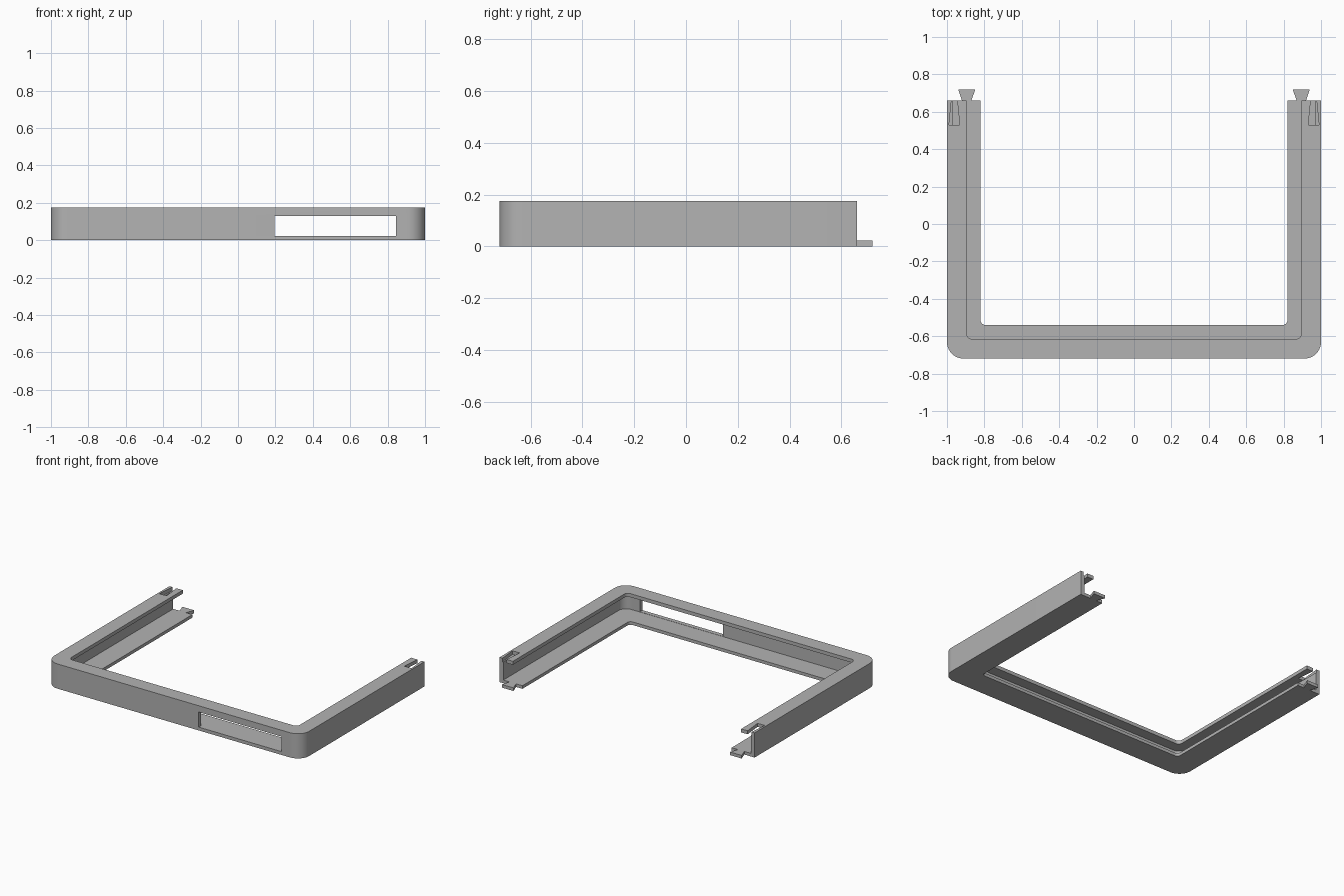
import bpy, bmesh, math

cube = bpy.data.objects.get("Cube")
if cube:
    bpy.data.objects.remove(cube)

# One plain grey for everything
grey = bpy.data.materials.new("plain grey")
grey.use_nodes = True
colour = (0.45, 0.45, 0.45, 1)
grey.diffuse_color = colour
grey.node_tree.nodes["Principled BSDF"].inputs["Base Color"].default_value = colour

FRONT, END, TIP = -0.72, 0.66, 0.72
HEIGHT, FLOOR, LIP = 0.175, 0.022, 0.15


def make_object(name, bm):
    bmesh.ops.recalc_face_normals(bm, faces=bm.faces)
    mesh = bpy.data.meshes.new(name)
    bm.to_mesh(mesh)
    bm.free()
    mesh.materials.append(grey)
    obj = bpy.data.objects.new(name, mesh)
    bpy.context.collection.objects.link(obj)
    return obj


def prism(name, outline, z0, z1):
    """Extrude a flat outline from z0 up to z1."""
    bm = bmesh.new()
    face = bm.faces.new([bm.verts.new((x, y, z0)) for x, y in outline])
    up = bmesh.ops.extrude_face_region(bm, geom=[face])["geom"]
    for v in up:
        if isinstance(v, bmesh.types.BMVert):
            v.co.z = z1
    return make_object(name, bm)


def u_path(inset, radius, steps=10):
    """U-shaped path with rounded front corners, open at the back."""
    x, y = 1 - inset, FRONT + inset
    right = [(-x, END)]
    for i in range(steps + 1):
        a = math.pi / 2 * i / steps
        right.append((-x + radius * (1 - math.cos(a)),
                      y + radius * (1 - math.sin(a))))
    return right + [(-px, py) for px, py in reversed(right)]


# Frame: channel section (inset, corner radius, height) swept round the U
section = [(0, 0.09, 0), (0.18, 0.025, 0), (0.18, 0.025, FLOOR),
           (0.03, 0.06, FLOOR), (0.03, 0.06, LIP), (0.105, 0.03, LIP),
           (0.105, 0.03, HEIGHT), (0, 0.09, HEIGHT)]
bm = bmesh.new()
rails = [[bm.verts.new((x, y, z)) for x, y in u_path(d, r)] for d, r, z in section]
for a, b in zip(rails, rails[1:] + rails[:1]):
    for i in range(len(a) - 1):
        bm.faces.new((a[i], a[i + 1], b[i + 1], b[i]))
for end in (0, -1):
    bm.faces.new([rail[end] for rail in rails])
frame = make_object("channel_frame", bm)


def cut(cutter):
    cutter.hide_render = True
    cutter.hide_viewport = True
    mod = frame.modifiers.new(cutter.name, 'BOOLEAN')
    mod.operation = 'DIFFERENCE'
    mod.solver = 'EXACT'
    mod.object = cutter


# Window through the front wall
cut(prism("window_cutter", [(0.195, -0.8), (0.845, -0.8), (0.845, -0.66), (0.195, -0.66)],
          0.0235, 0.13))

for side, s in (("right", -1), ("left", 1)):
    # Dovetail socket in the top lip, run slightly past the end
    cut(prism(side + "_socket_cutter",
              [(s * 0.989, 0.53), (s * 0.932, 0.53), (s * 0.945, END),
               (s * 0.945, 0.7), (s * 0.976, 0.7), (s * 0.976, END)],
              LIP - 0.001, 0.2))
    # Dovetail tab on the end of the floor
    prism(side + "_dovetail_tab",
          [(s * 0.92, END), (s * 0.87, END), (s * 0.848, TIP), (s * 0.94, TIP)],
          0, FLOOR)

# Smooth the rounded corners, keep the edges crisp
bpy.ops.object.select_all(action='DESELECT')
frame.select_set(True)
bpy.context.view_layer.objects.active = frame
bpy.ops.object.shade_smooth_by_angle(angle=math.radians(30))
